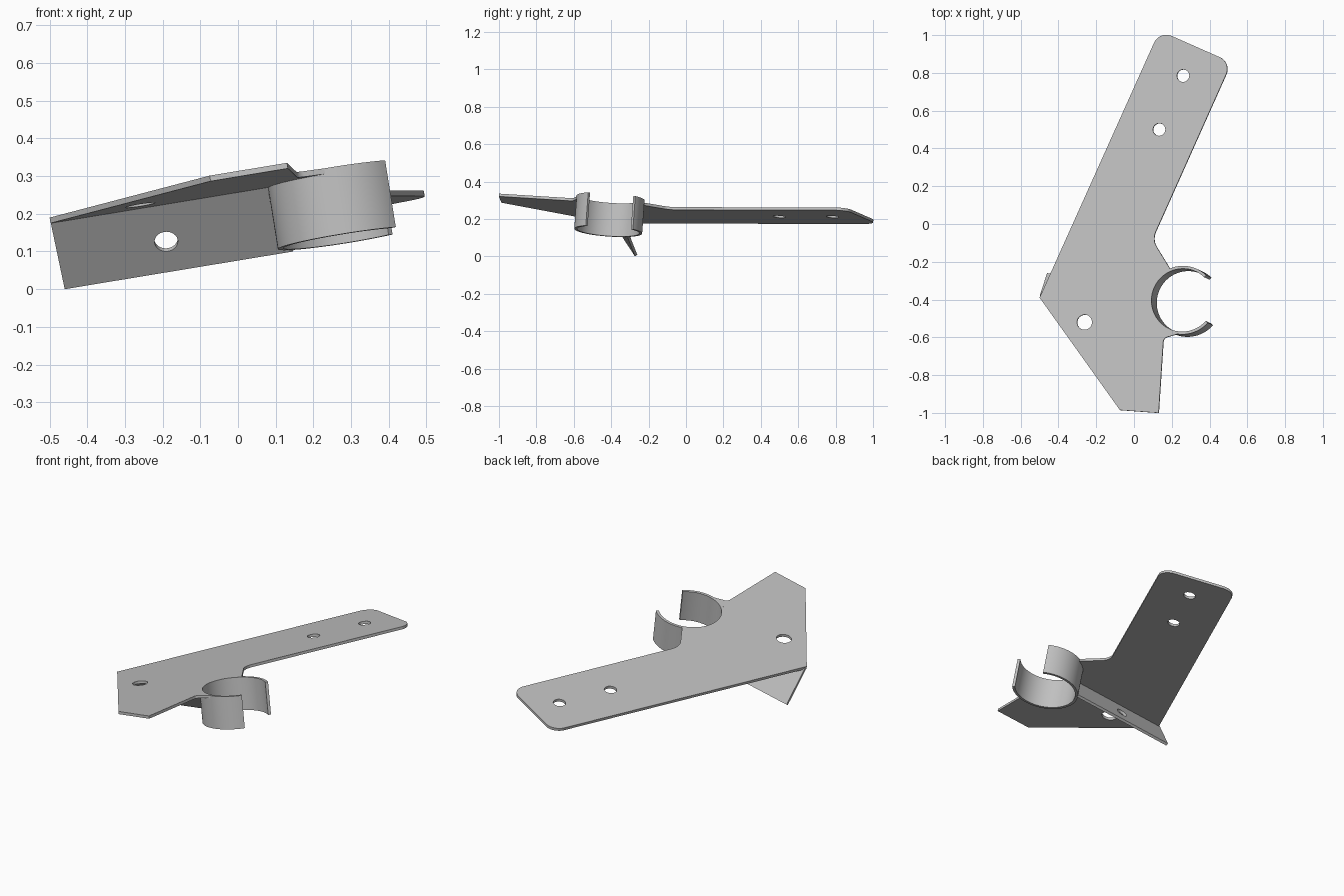
import bpy, bmesh, math
from mathutils import Vector, Matrix

old = bpy.data.objects.get("Cube")
if old:
    bpy.data.objects.remove(old, do_unlink=True)

# One plain metal colour
metal = bpy.data.materials.new("grey_metal")
metal.use_nodes = True
COLOUR = (0.53, 0.53, 0.53, 1)
metal.diffuse_color = COLOUR
metal.node_tree.nodes["Principled BSDF"].inputs["Base Color"].default_value = COLOUR

THICK = 0.015
SLOPE_X, SLOPE_Y = 0.16, -0.073
UP = Vector((-SLOPE_X, -SLOPE_Y, 1)).normalized()


def on_plate(x, y):
    """Point on the tilted top surface above plan position x, y."""
    return Vector((x, y, 0.19 + SLOPE_X * (x + 0.5) + SLOPE_Y * (y + 0.39)))


def frame(origin, axis):
    """Matrix with its z along axis and its x close to world x."""
    z = axis.normalized()
    x = (Vector((1, 0, 0)) - z * z.x).normalized()
    m = Matrix((x, z.cross(x), z)).transposed().to_4x4()
    return Matrix.Translation(origin) @ m


def slab(name, points, offset):
    """Solid made by sweeping a flat outline along offset."""
    bm = bmesh.new()
    face = bm.faces.new([bm.verts.new(p) for p in points])
    swept = bmesh.ops.extrude_face_region(bm, geom=[face], use_keep_orig=True)
    moved = [g for g in swept["geom"] if isinstance(g, bmesh.types.BMVert)]
    bmesh.ops.translate(bm, verts=moved, vec=offset)
    bmesh.ops.recalc_face_normals(bm, faces=bm.faces)
    mesh = bpy.data.meshes.new(name)
    bm.to_mesh(mesh)
    bm.free()
    mesh.materials.append(metal)
    obj = bpy.data.objects.new(name, mesh)
    bpy.context.collection.objects.link(obj)
    return obj


def activate(obj):
    bpy.ops.object.select_all(action="DESELECT")
    obj.select_set(True)
    bpy.context.view_layer.objects.active = obj


def drill(obj, centre, axis, radius, depth=0.1, sides=48):
    """Cut a round hole through obj."""
    m = frame(centre, axis)
    ring = [m @ Vector((radius * math.cos(a), radius * math.sin(a), -depth))
            for a in (math.tau * i / sides for i in range(sides))]
    cutter = slab("hole_cutter", ring, axis.normalized() * depth * 2)
    cutter.hide_render = True
    mod = obj.modifiers.new("hole", "BOOLEAN")
    mod.operation, mod.solver, mod.object = "DIFFERENCE", "EXACT", cutter
    activate(obj)
    bpy.ops.object.modifier_apply(modifier=mod.name)
    bpy.data.objects.remove(cutter, do_unlink=True)


def rounded(before, corner, after, tangent, steps=10):
    """Arc that rounds a corner, starting tangent away from it."""
    a, c, b = Vector(before), Vector(corner), Vector(after)
    u, v = (a - c).normalized(), (b - c).normalized()
    half = u.angle(v) / 2
    centre = c + (u + v).normalized() * tangent / math.cos(half)
    start, end = c + u * tangent - centre, c + v * tangent - centre
    turn = start.angle_signed(end)
    # angle_signed is clockwise positive
    return [centre + Matrix.Rotation(-turn * i / steps, 2) @ start
            for i in range(steps + 1)]


# Clip ring: open sleeve hanging square to the plate
clip_frame = frame(on_plate(0.257, -0.403), UP)
OUTER = 0.182
CLIP_HEIGHT = 0.18


def arc(radius, start, end, steps):
    angles = (math.radians(start + (end - start) * i / steps) for i in range(steps + 1))
    return [clip_frame @ Vector((radius * math.cos(a), radius * math.sin(a), 0))
            for a in angles]


clip = slab("clip_ring",
            arc(OUTER, 46, 318, 60) + arc(OUTER - THICK, 318, 46, 60),
            -UP * CLIP_HEIGHT)

# Main plate: long arm, pointed foot and a neck meeting the ring
left, foot_a, foot_b = (-0.5, -0.39), (-0.075, -0.985), (0.13, -1.0)
notch, neck = (0.156, -0.604), (0.096, -0.083)
arm_right, arm_left = (0.516, 0.856), (0.135, 1.024)
ring_low, ring_high = (0.23, -0.583), (0.19, -0.234)


def flat(points):
    return [on_plate(p[0], p[1]) for p in points]


outline = (flat([left, foot_a, foot_b])
           + flat(rounded(foot_b, notch, ring_low, 0.02))
           + arc(OUTER, 261, 112, 34)
           + flat(rounded(ring_high, neck, arm_right, 0.046))
           + flat(rounded(neck, arm_right, arm_left, 0.07))
           + flat(rounded(arm_right, arm_left, left, 0.07)))
plate = slab("main_plate", outline, -UP * THICK)
for x, y, r in ((0.26, 0.785, 0.033), (0.133, 0.5, 0.033), (-0.262, -0.52, 0.04)):
    drill(plate, on_plate(x, y), UP, r)

# Slanted brace under the plate, running from the left corner to the ring
corner = Vector((-0.497, -0.388, 0.176))
along = Vector((1, -0.065, 0.165))
down = Vector((0.037, 0.115, -0.176))
back = along.cross(down).normalized()
reach = along * 0.63
brace = slab("brace_flange",
             [corner, corner + down, corner + down + reach, corner + reach],
             back * THICK)
drill(brace, corner + along * 0.286 + down * 0.55, back, 0.031)
drill(brace, clip_frame.translation, UP, OUTER - 0.004, depth=0.4)

for part in (plate, clip, brace):
    activate(part)
    bpy.ops.object.shade_smooth_by_angle(angle=math.radians(30))
